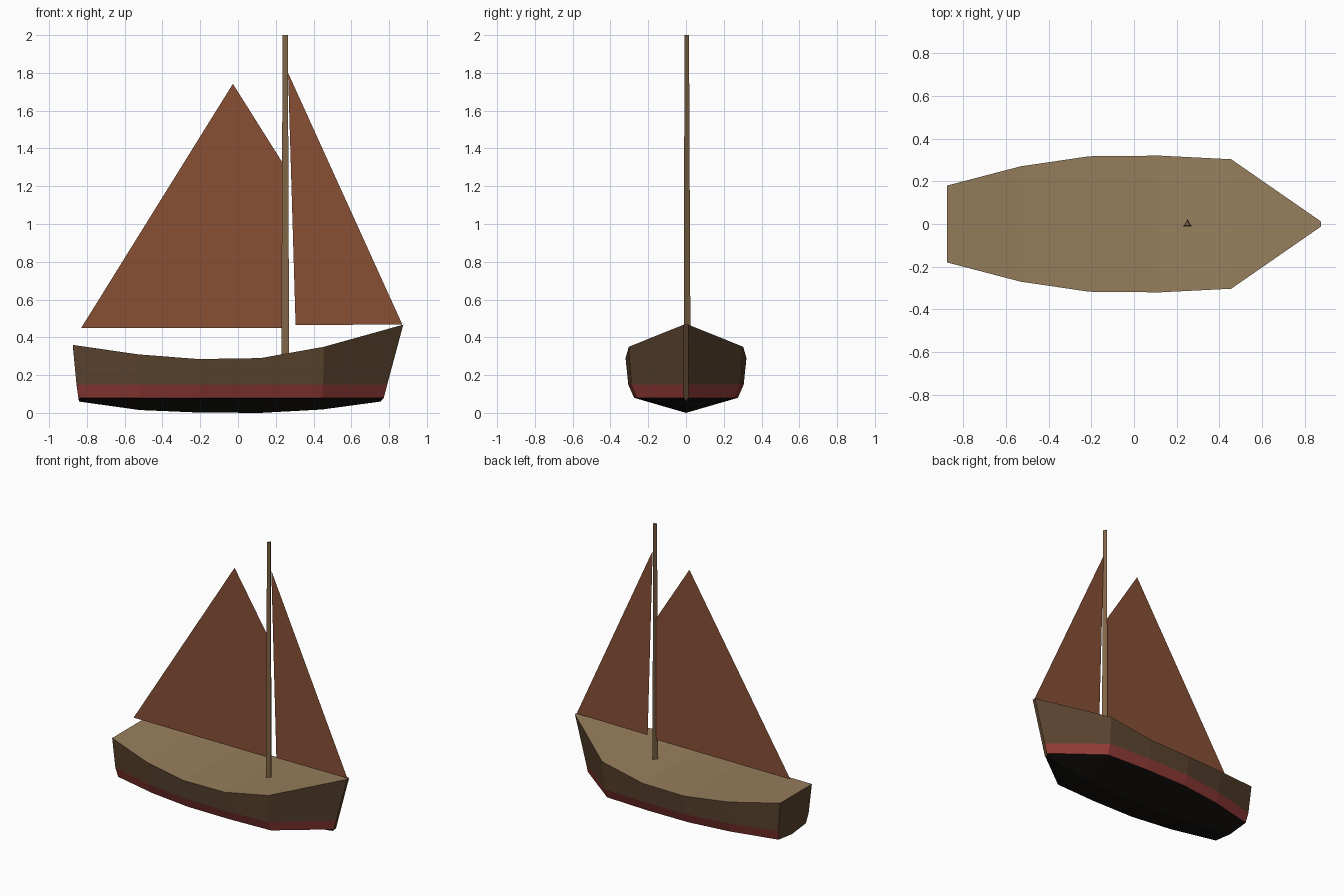
import bpy, bmesh

if "Cube" in bpy.data.objects:
    bpy.data.objects.remove(bpy.data.objects["Cube"])


def material(name, rgb):
    m = bpy.data.materials.new(name)
    m.diffuse_color = (*rgb, 1)
    m.use_nodes = True
    m.node_tree.nodes["Principled BSDF"].inputs["Base Color"].default_value = m.diffuse_color
    return m


BROWN = material("hull_brown", (0.102, 0.056, 0.027))
RED = material("stripe_red", (0.29, 0.045, 0.038))
BLACK = material("bottom_black", (0.008, 0.007, 0.006))
DECK = material("deck_wood", (0.305, 0.209, 0.107))
MAST = material("mast_wood", (0.223, 0.133, 0.065))
SAIL = material("sail_cloth", (0.246, 0.08, 0.036))


def make_object(name, bm, mats):
    mesh = bpy.data.meshes.new(name)
    bm.to_mesh(mesh)
    bm.free()
    for m in mats:
        mesh.materials.append(m)
    ob = bpy.data.objects.new(name, mesh)
    bpy.context.collection.objects.link(ob)
    return ob


# Stations from stern to bow: x at sheer, stripe, chine, keel; half beam; sheer z; keel z
stations = [
    ((-0.875, -0.855, -0.845, -0.842), 0.18, 0.36, 0.06),
    ((-0.53, -0.525, -0.52, -0.52), 0.27, 0.31, 0.015),
    ((-0.21, -0.21, -0.21, -0.21), 0.317, 0.285, 0.002),
    ((0.12, 0.12, 0.12, 0.12), 0.32, 0.29, 0.0),
    ((0.455, 0.45, 0.445, 0.445), 0.303, 0.35, 0.018),
    ((0.875, 0.79, 0.772, 0.755), 0.012, 0.467, 0.06),
]


def section(xs, beam, sheer, keel):
    narrow = (1, 1, 1) if beam < 0.05 else (1, 0.955, 0.86)
    side = [(xs[i], beam * narrow[i], z) for i, z in enumerate((sheer, 0.15, 0.08))]
    return side + [(xs[3], 0, keel)] + [(x, -y, z) for x, y, z in reversed(side)]


# Hull skin: brown topsides, red stripe, black bottom
bm = bmesh.new()
rings = [[bm.verts.new(p) for p in section(*s)] for s in stations]
for a, b in zip(rings, rings[1:]):
    for i, mat in enumerate((0, 1, 2, 2, 1, 0)):
        bm.faces.new((a[i], b[i], b[i + 1], a[i + 1])).material_index = mat
# Transom and stem
bm.faces.new(rings[0])
bm.faces.new(rings[-1][::-1])
bmesh.ops.recalc_face_normals(bm, faces=bm.faces)
make_object("hull", bm, [BROWN, RED, BLACK])

# Deck following the sheer
bm = bmesh.new()
edges = [[bm.verts.new((xs[0], s * beam, z)) for s in (-1, 1)]
         for xs, beam, z, _ in stations]
for a, b in zip(edges, edges[1:]):
    bm.faces.new((a[0], b[0], b[1], a[1]))
make_object("deck", bm, [DECK])

# Three-sided tapering mast
bpy.ops.mesh.primitive_cone_add(vertices=3, radius1=0.024, radius2=0.016, depth=1.7,
                                location=(0.25, 0, 1.15))
mast = bpy.context.object
mast.name = "mast"
mast.data.materials.append(MAST)

# Flat sails on the centreline
sails = {
    "main_sail": [(-0.83, 0.45), (0.245, 0.45), (0.245, 1.31), (-0.027, 1.742)],
    "front_sail": [(0.305, 0.465), (0.87, 0.468), (0.265, 1.8)],
}
for name, outline in sails.items():
    bm = bmesh.new()
    bm.faces.new([bm.verts.new((x, 0, z)) for x, z in outline])
    make_object(name, bm, [SAIL])
